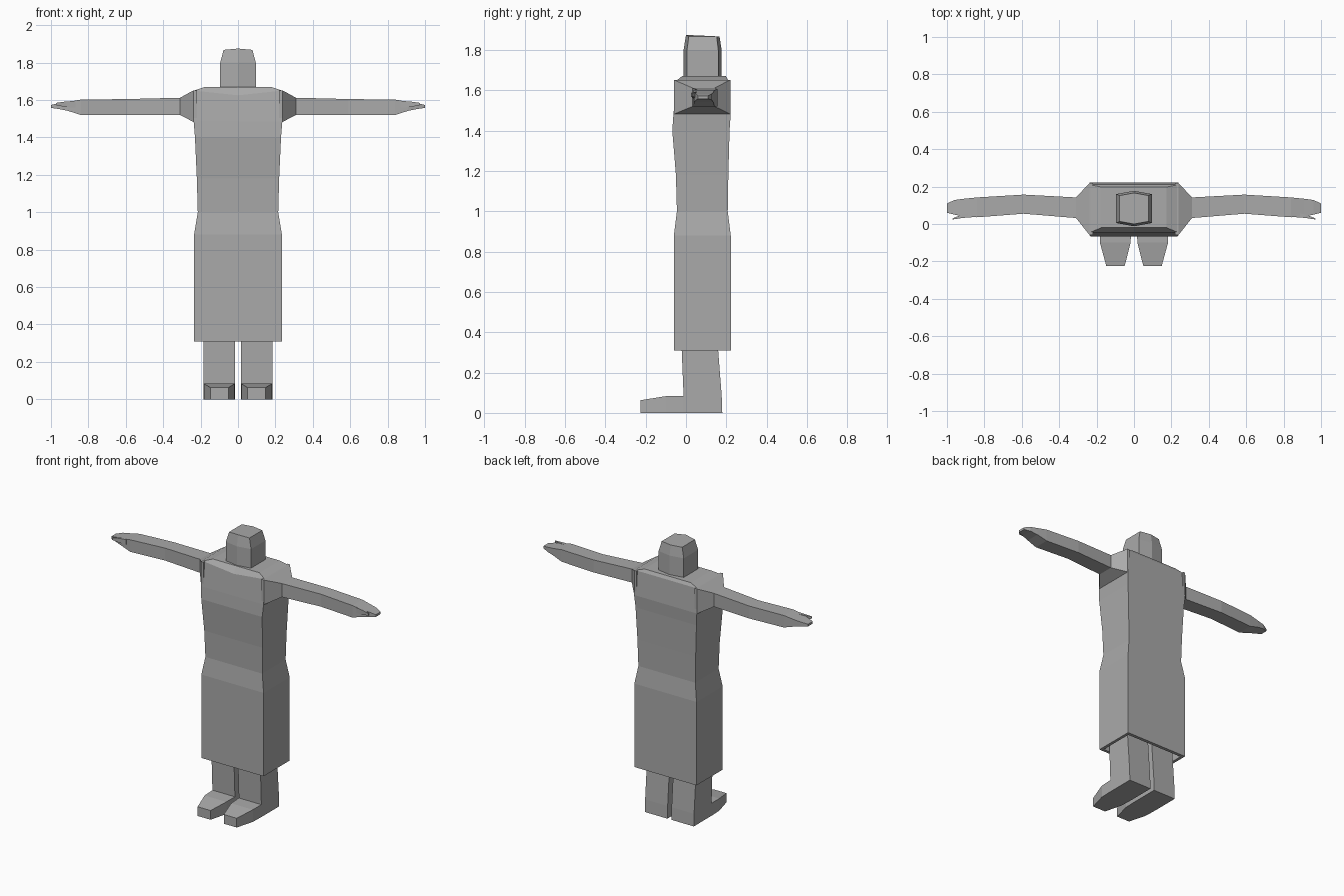
import bpy, bmesh

if "Cube" in bpy.data.objects:
    bpy.data.objects.remove(bpy.data.objects["Cube"])

grey = bpy.data.materials.new("plain grey")
grey.diffuse_color = (0.4, 0.4, 0.4, 1)
grey.use_nodes = True
grey.node_tree.nodes["Principled BSDF"].inputs["Base Color"].default_value = grey.diffuse_color


def loft(name, rings):
    """Skin a list of equal-length rings into a closed flat-shaded solid."""
    bm = bmesh.new()
    vs = [[bm.verts.new(p) for p in r] for r in rings]
    n = len(rings[0])
    for a, b in zip(vs, vs[1:]):
        for i in range(n):
            j = (i + 1) % n
            bm.faces.new((a[i], a[j], b[j], b[i]))
    bm.faces.new(vs[0][::-1])
    bm.faces.new(vs[-1])
    bmesh.ops.recalc_face_normals(bm, faces=bm.faces)
    me = bpy.data.meshes.new(name)
    bm.to_mesh(me)
    bm.free()
    me.materials.append(grey)
    ob = bpy.data.objects.new(name, me)
    bpy.context.collection.objects.link(ob)
    return ob


def rect_z(w, y0, y1, z, dip=0.0, bow=0.0):
    """Horizontal ring with a middle point front and back."""
    return [(-w, y0, z), (0, y0 - bow, z - dip), (w, y0, z),
            (w, y1, z), (0, y1 + bow, z), (-w, y1, z)]


def rect_x(s, x, y0, y1, z0, z1):
    """Upright ring across an arm on side s."""
    return [(s * x, y0, z0), (s * x, y1, z0), (s * x, y1, z1), (s * x, y0, z1)]


# Robe: hollow hem, waist, chest and yoke with a dipped neckline
loft("robe", [
    rect_z(0.215, -0.04, 0.20, 0.42),
    rect_z(0.215, -0.04, 0.20, 0.31),
    rect_z(0.235, -0.06, 0.222, 0.31),
    rect_z(0.235, -0.06, 0.222, 0.88),
    rect_z(0.215, -0.045, 0.207, 1.00),
    rect_z(0.220, -0.05, 0.21, 1.18),
    rect_z(0.230, -0.068, 0.216, 1.40),
    rect_z(0.237, -0.062, 0.222, 1.485),
    rect_z(0.235, -0.045, 0.21, 1.65, dip=0.025),
    rect_z(0.175, -0.02, 0.198, 1.67),
])

# Head: six-sided block, tapering at the crown
loft("head", [
    rect_z(0.095, 0.005, 0.16, 1.66, bow=0.017),
    rect_z(0.095, 0.005, 0.16, 1.80, bow=0.017),
    rect_z(0.077, 0.014, 0.152, 1.868, dip=-0.007, bow=0.014),
])

for s, side in ((-1, "left"), (1, "right")):
    # Shoulder, arm and flat hand in one tapering run
    loft(side + "_arm", [
        rect_x(s, 0.22, -0.06, 0.22, 1.482, 1.652),
        rect_x(s, 0.237, -0.06, 0.22, 1.482, 1.652),
        rect_x(s, 0.31, 0.032, 0.142, 1.52, 1.612),
        rect_x(s, 0.59, 0.055, 0.157, 1.52, 1.605),
        rect_x(s, 0.84, 0.036, 0.142, 1.52, 1.602),
        rect_x(s, 0.91, 0.04, 0.135, 1.542, 1.59),
        rect_x(s, 0.96, 0.05, 0.128, 1.552, 1.583),
        rect_x(s, 1.00, 0.06, 0.11, 1.558, 1.573),
    ])
    # Thumb
    loft(side + "_thumb", [
        rect_x(s, 0.87, 0.036, 0.06, 1.56, 1.595),
        rect_x(s, 0.92, 0.032, 0.05, 1.562, 1.592),
        rect_x(s, 0.97, 0.024, 0.03, 1.572, 1.585),
    ])

    # Leg
    def leg_ring(y0, y1, z):
        return [(s * 0.015, y0, z), (s * 0.185, y0, z),
                (s * 0.185, y1, z), (s * 0.015, y1, z)]
    loft(side + "_leg", [leg_ring(-0.012, 0.18, 0), leg_ring(-0.012, 0.177, 0.085),
                         leg_ring(-0.022, 0.158, 0.33), leg_ring(-0.022, 0.155, 0.43)])

    # Foot: wide at the ankle, narrowing to a blunt toe
    def foot_ring(x0, x1, y, z):
        return [(s * x0, y, 0), (s * x1, y, 0), (s * x1, y, z), (s * x0, y, z)]
    loft(side + "_foot", [foot_ring(0.015, 0.185, -0.01, 0.085),
                          foot_ring(0.018, 0.182, -0.10, 0.083),
                          foot_ring(0.05, 0.148, -0.225, 0.063)])
